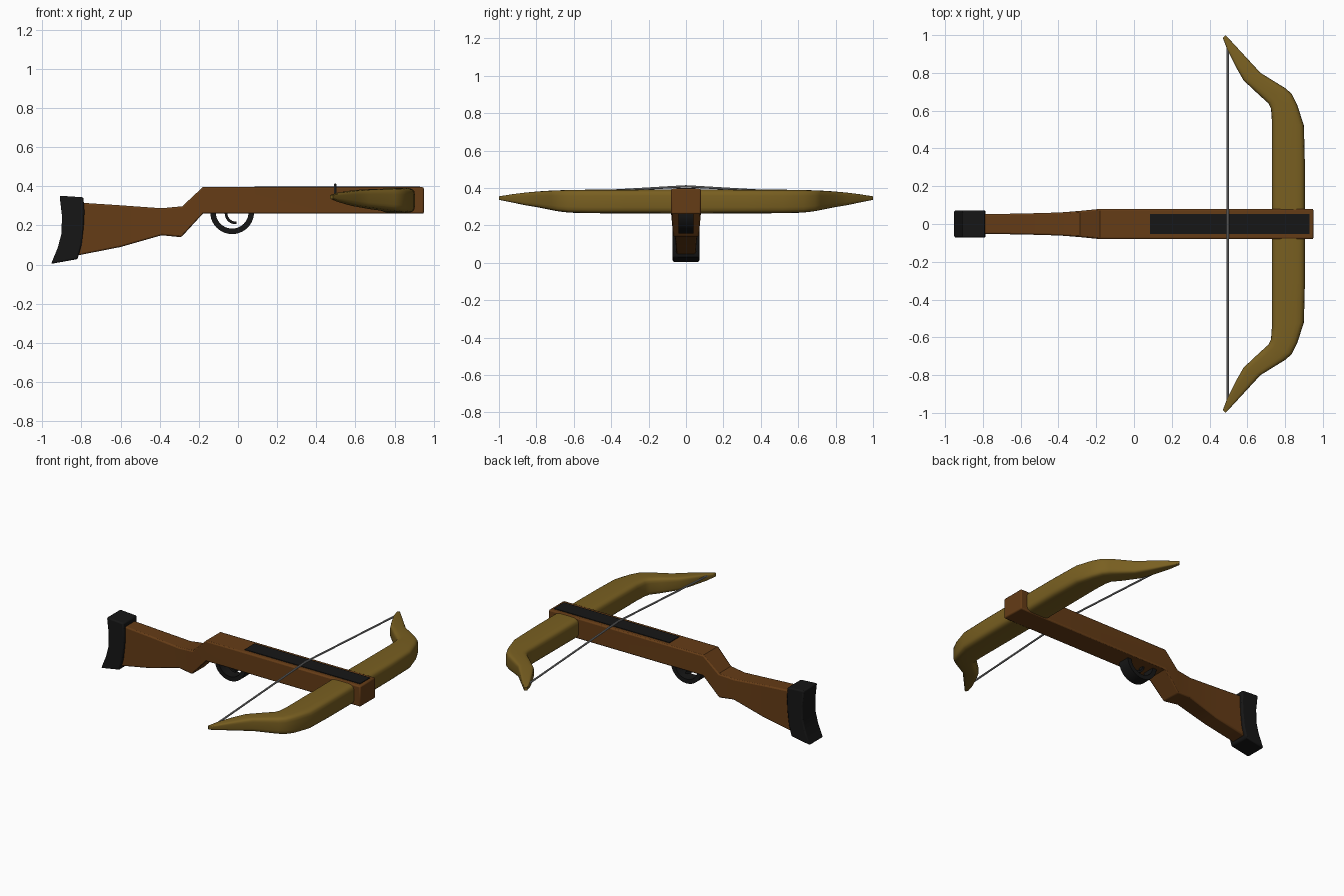
import bpy, bmesh, math
from mathutils import Vector

if "Cube" in bpy.data.objects:
    bpy.data.objects.remove(bpy.data.objects["Cube"])


def material(name, rgb):
    m = bpy.data.materials.new(name)
    m.diffuse_color = (*rgb, 1)
    m.use_nodes = True
    m.node_tree.nodes["Principled BSDF"].inputs["Base Color"].default_value = m.diffuse_color
    return m


WOOD = material("dark_wood", (0.13, 0.045, 0.008))
BOW = material("bow_wood", (0.19, 0.115, 0.015))
BLACK = material("black", (0.008, 0.008, 0.008))
STRING = material("string_grey", (0.3, 0.3, 0.3))


def loft(name, rings, mat, bevel=0.0, closed=False):
    """Skin a series of equal-length rings, capping the ends unless closed."""
    bm = bmesh.new()
    vs = [[bm.verts.new(p) for p in r] for r in rings]
    n = len(vs[0])
    pairs = list(zip(vs, vs[1:]))
    for a, b in pairs:
        for i in range(n):
            j = (i + 1) % n
            bm.faces.new((a[i], a[j], b[j], b[i]))
    bm.faces.new(vs[0])
    bm.faces.new(vs[-1])
    bmesh.ops.recalc_face_normals(bm, faces=bm.faces)
    me = bpy.data.meshes.new(name)
    bm.to_mesh(me)
    bm.free()
    ob = bpy.data.objects.new(name, me)
    bpy.context.collection.objects.link(ob)
    me.materials.append(mat)
    if bevel:
        mod = ob.modifiers.new("bevel", 'BEVEL')
        mod.width, mod.segments, mod.limit_method = bevel, 2, 'ANGLE'
        mod.angle_limit = math.radians(50)
    bpy.ops.object.select_all(action='DESELECT')
    ob.select_set(True)
    bpy.context.view_layer.objects.active = ob
    bpy.ops.object.shade_smooth_by_angle(angle=math.radians(35))
    return ob


def side_ring(bottom, top, w):
    """Rectangle across y joining a bottom and a top (x, z) point."""
    (xb, zb), (xt, zt) = bottom, top
    return [(xb, -w, zb), (xb, w, zb), (xt, w, zt), (xt, -w, zt)]


# Stock: butt, wrist, then straight fore-end
loft("stock", [side_ring(*s) for s in [
    ((-0.83, 0.045), (-0.83, 0.318), 0.052),
    ((-0.60, 0.09), (-0.60, 0.303), 0.055),
    ((-0.39, 0.15), (-0.39, 0.288), 0.061),
    ((-0.29, 0.14), (-0.285, 0.298), 0.069),
    ((-0.18, 0.26), (-0.18, 0.396), 0.08),
    ((0.95, 0.26), (0.95, 0.396), 0.08)]], WOOD, 0.008)

# Butt pad with a concave rear face
loft("butt_pad", [side_ring(*s) for s in [
    ((-0.955, 0.004), (-0.82, 0.028), 0.072),
    ((-0.92, 0.09), (-0.80, 0.10), 0.072),
    ((-0.902, 0.16), (-0.789, 0.19), 0.072),
    ((-0.90, 0.25), (-0.785, 0.27), 0.072),
    ((-0.912, 0.352), (-0.79, 0.344), 0.072)]], BLACK, 0.008)

# Bolt track inset on the top
loft("bolt_track", [side_ring((x, 0.37), (x, 0.400), 0.052)
                    for x in (0.085, 0.93)], BLACK)


def arc_band(name, cx, cz, r0, r1, a0, a1, w, n):
    rings = []
    for i in range(n + 1):
        a = math.radians(a0 + (a1 - a0) * i / n)
        c, s = math.cos(a), math.sin(a)
        rings.append(side_ring((cx + r1 * c, cz + r1 * s),
                               (cx + r0 * c, cz + r0 * s), w))
    return loft(name, rings, BLACK)


# Trigger guard and trigger
arc_band("trigger_guard", -0.03, 0.268, 0.084, 0.112, 180, 360, 0.04, 20)
arc_band("trigger", -0.012, 0.262, 0.042, 0.056, 170, 275, 0.015, 8)


# Bow limbs: rounded sections from front edge to rear edge, swept along y
def limb_ring(fx, fy, rx, ry, z0, z1, side):
    f, r = Vector((fx, fy * side, 0)), Vector((rx, ry * side, 0))
    mid, half = (f + r) / 2, (f - r) / 2
    ring = []
    for k in range(20):
        a = math.tau * (k + 0.5) / 20
        u, v = [math.copysign(abs(t) ** 0.4, t) for t in (math.cos(a), math.sin(a))]
        p = mid + half * u
        p.z = (z0 + z1) / 2 + v * (z1 - z0) / 2
        ring.append(p)
    return ring


half_limb = [
    (0.905, 0.05, 0.73, 0.05, 0.263, 0.393),
    (0.905, 0.32, 0.73, 0.30, 0.264, 0.392),
    (0.90, 0.52, 0.73, 0.54, 0.265, 0.391),
    (0.865, 0.63, 0.725, 0.61, 0.268, 0.390),
    (0.835, 0.69, 0.71, 0.64, 0.274, 0.388),
    (0.80, 0.72, 0.66, 0.685, 0.280, 0.387),
    (0.67, 0.80, 0.58, 0.76, 0.296, 0.382),
    (0.61, 0.865, 0.54, 0.83, 0.307, 0.376),
    (0.55, 0.93, 0.495, 0.92, 0.322, 0.367),
    (0.485, 1.0, 0.47, 0.985, 0.336, 0.356)]
loft("bow_limbs", [limb_ring(*s, -1) for s in reversed(half_limb)]
     + [limb_ring(*s, 1) for s in half_limb], BOW)

# Bowstring rising over the bolt track
path = [(-0.94, 0.354), (-0.07, 0.405), (0, 0.409), (0.07, 0.405), (0.94, 0.354)]
loft("bowstring", [[(0.497 + 0.006 * math.cos(math.tau * k / 8), y,
                     z + 0.006 * math.sin(math.tau * k / 8)) for k in range(8)]
                   for y, z in path], STRING)
